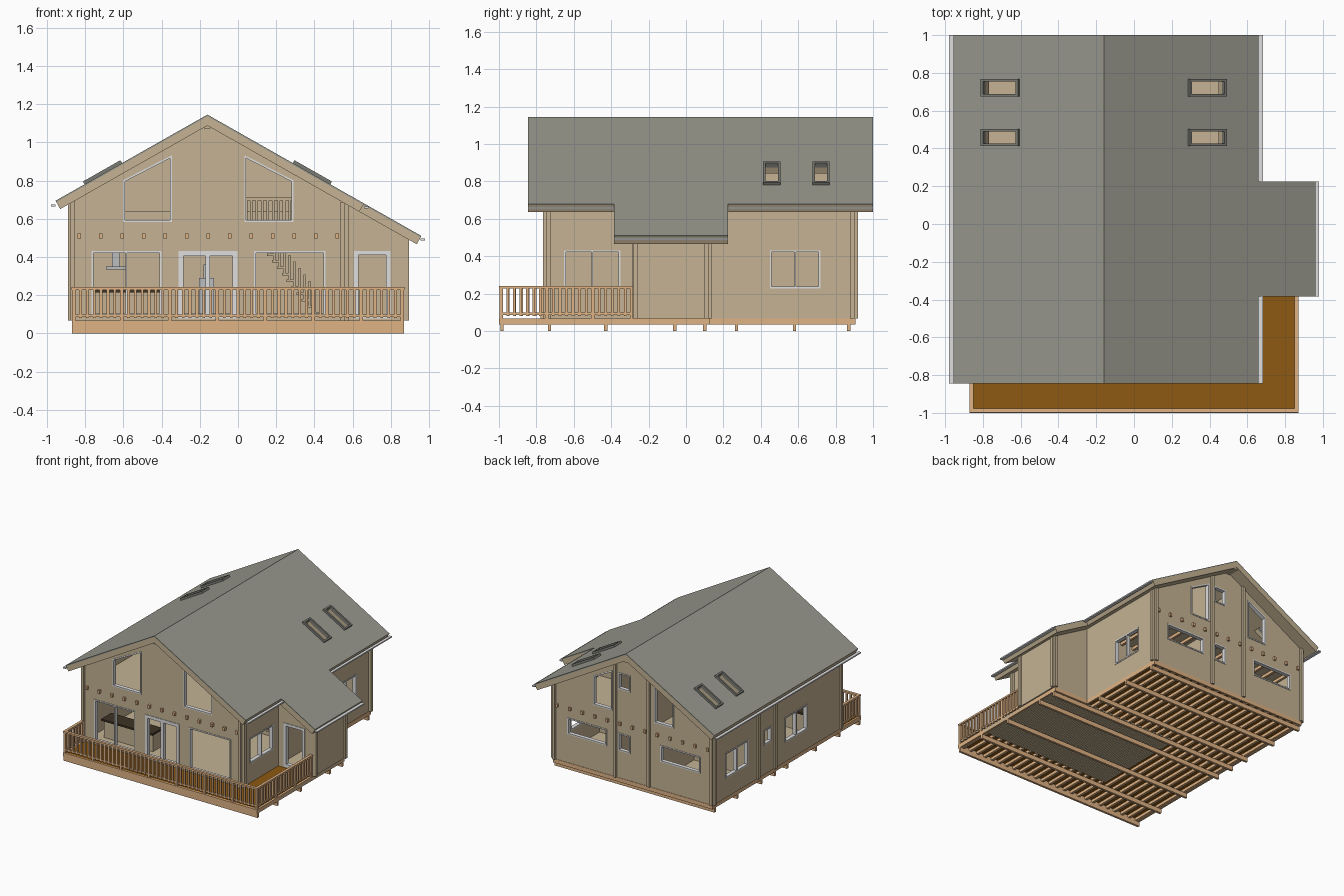
import bpy, bmesh, math
from mathutils import Matrix, Vector

if "Cube" in bpy.data.objects:
    bpy.data.objects.remove(bpy.data.objects["Cube"])

def mat(name, r, g, b):
    m = bpy.data.materials.new(name)
    m.diffuse_color = (r, g, b, 1)
    m.use_nodes = True
    m.node_tree.nodes["Principled BSDF"].inputs["Base Color"].default_value = m.diffuse_color
    return m

WALL = mat("wall_beige", 0.555, 0.45, 0.295)
ROOF = mat("roof_grey", 0.315, 0.315, 0.27)
TIMBER = mat("light_timber", 0.74, 0.45, 0.235)
DECK = mat("deck_brown", 0.275, 0.10, 0.006)
FRAME = mat("frame_white", 0.74, 0.74, 0.74)
DARK = mat("skylight_grey", 0.20, 0.20, 0.18)
METAL = mat("metal_grey", 0.50, 0.51, 0.53)
WORKTOP = mat("worktop_dark_brown", 0.05, 0.033, 0.018)

def add(name, me, m):
    me.materials.clear()
    me.materials.append(m)
    me.shade_flat()
    ob = bpy.data.objects.new(name, me)
    bpy.context.collection.objects.link(ob)
    return ob

def boxes(name, m, items):
    """One object made of boxes (x0, x1, y0, y1, z0, z1)."""
    bm = bmesh.new()
    for x0, x1, y0, y1, z0, z1 in items:
        M = Matrix.Translation(((x0 + x1) / 2, (y0 + y1) / 2, (z0 + z1) / 2))
        S = Matrix.Diagonal((x1 - x0, y1 - y0, z1 - z0, 1))
        bmesh.ops.create_cube(bm, size=1, matrix=M @ S)
    me = bpy.data.meshes.new(name)
    bm.to_mesh(me)
    bm.free()
    return add(name, me, m)

def plate(name, m, polys, thick, M):
    """Flat outline with holes, given thickness, placed by a matrix."""
    cu = bpy.data.curves.new(name + "_profile", 'CURVE')
    cu.dimensions, cu.fill_mode, cu.extrude = '2D', 'BOTH', thick / 2
    for p in polys:
        s = cu.splines.new('POLY')
        s.points.add(len(p) - 1)
        for q, (u, v) in zip(s.points, p):
            q.co = (u, v, 0, 1)
        s.use_cyclic_u = True
    tmp = bpy.data.objects.new(name + "_tmp", cu)
    bpy.context.collection.objects.link(tmp)
    me = bpy.data.meshes.new_from_object(tmp)
    bpy.data.objects.remove(tmp)
    me.transform(M)
    me.name = name
    return add(name, me, m)

def basis(X, Y, o):
    X, Y = Vector(X), Vector(Y)
    Z = X.cross(Y)
    return Matrix([[X[i], Y[i], Z[i], o[i]] for i in range(3)] + [[0, 0, 0, 1]])

def at_y(y): return basis((1, 0, 0), (0, 0, 1), (0, y, 0))
def at_x(x): return basis((0, 1, 0), (0, 0, 1), (x, 0, 0))
def rect(u0, u1, v0, v1): return [(u0, v0), (u1, v0), (u1, v1), (u0, v1)]

def inset(p, d):
    """Inset a convex anticlockwise outline."""
    out, n = [], len(p)
    for i in range(n):
        a, b, c = Vector(p[i - 1]), Vector(p[i]), Vector(p[(i + 1) % n])
        e, f = (b - a).normalized(), (c - b).normalized()
        n1, n2 = Vector((-e.y, e.x)), Vector((-f.y, f.x))
        out.append(tuple(b + (n1 + n2) * d / (1 + n1.dot(n2))))
    return out

def wall(name, outline, windows, M, thick=0.024):
    """Wall with openings; each window = (outline, panes, frame width)."""
    plate(name, WALL, [outline] + [w[0] for w in windows], thick, M)
    for i, (p, panes, fw) in enumerate(windows):
        holes, inner = [], inset(p, fw)
        if panes == 1:
            holes = [inner]
        else:
            (a, c), (b, d) = inner[0], inner[2]
            step = (b - a + fw) / panes
            holes = [rect(a + k * step, a + (k + 1) * step - fw, c, d) for k in range(panes)]
        plate(f"{name}_window_{i}", FRAME, [inset(p, -0.002)] + holes, thick + 0.008, M)

# Roof geometry
RX, RZ, K = -0.16, 1.145, 0.567
L = math.hypot(1, K)
def under(x): return RZ - K * abs(x - RX) - 0.054
def gable(x0, x1, z0): return [(x0, z0), (x1, z0), (x1, under(x1)), (RX, under(RX)), (x0, under(x0))]

# Gable walls
H, F = 0.43, 0.008
wall("front_wall", gable(-0.89, 0.58, 0.068), [
    (rect(-0.765, -0.403, 0.095, H), 2, F), (rect(-0.31, -0.005, 0.08, H), 2, 0.024),
    (rect(0.085, 0.455, 0.095, H), 1, F),
    ([(-0.6, 0.585), (-0.347, 0.585), (-0.347, 0.93), (-0.6, 0.80)], 1, F),
    ([(0.035, 0.585), (0.288, 0.585), (0.288, 0.80), (0.035, 0.93)], 1, F)], at_y(-0.733))
wall("back_wall", gable(-0.89, 0.58, 0.068), [
    (rect(0.08, 0.43, 0.30, H), 1, F), (rect(-0.76, -0.405, 0.30, H), 1, F),
    (rect(-0.13, -0.025, 0.29, H), 1, F), (rect(-0.13, -0.025, 0.79, 0.92), 1, F),
    ([(0.03, 0.60), (0.2, 0.60), (0.2, 0.83), (0.03, 0.92)], 1, F),
    ([(-0.52, 0.60), (-0.35, 0.60), (-0.35, 0.92), (-0.52, 0.83)], 1, F)], at_y(0.89))

# Side walls
wall("left_wall", rect(-0.765, 0.92, 0.068, under(-0.868)), [
    (rect(0.46, 0.745, 0.23, H), 2, F), (rect(0.16, 0.25, 0.31, H), 1, F),
    (rect(-0.30, -0.02, 0.23, H), 2, F)], at_x(-0.864))
wall("right_wall", rect(-0.765, 0.92, 0.068, under(0.555)), [
    (rect(-0.65, -0.353, 0.23, H), 2, F), (rect(0.45, 0.717, 0.23, H), 2, F)], at_x(0.547))

# Side extension
ext = [(0.55, 0.068), (0.895, 0.068), (0.895, under(0.895)), (0.55, under(0.55))]
wall("extension_front_wall", ext, [(rect(0.61, 0.795, 0.08, H), 1, 0.020)], at_y(-0.268))
wall("extension_back_wall", ext, [], at_y(0.112))
wall("extension_side_wall", rect(-0.285, 0.14, 0.068, under(0.885)), [], at_x(0.868))

# Inner partitions whose ends show outside
wall("cross_partition", gable(-0.89, 0.545, 0.068), [], at_y(0.33))
boxes("lower_partition", WALL, [(-0.89, 0.545, 0.10, 0.124, 0.068, 0.64)])
for i, x in enumerate((0.0, -0.30)):
    wall(f"corridor_partition_{i}", rect(0.33, 0.92, 0.068, under(x)), [], at_x(x))

# Roof slopes, skylights
c, s = 1 / L, K / L
for side, d in (("left", -1), ("right", 1)):
    n = Vector((d * s, 0, c))
    def slope(off): return basis((0, 1, 0), (d * c, 0, -s), Vector((RX, 0, RZ)) + n * off)
    if d < 0:
        out = rect(-0.845, 1.0, 0, 0.795 * L)
    else:
        e, f = 0.82 * L, 1.12 * L
        out = [(-0.845, 0), (1, 0), (1, e), (0.225, e), (0.225, f), (-0.385, f), (-0.385, e), (-0.845, e)]
    a, b = 0.447 * L, 0.643 * L
    sky = [rect(y0, y0 + 0.092, a, b) for y0 in (0.412, 0.676)]
    holes = [inset(p, 0.012) for p in sky]
    plate(side + "_roof_cover", ROOF, [out] + holes, 0.008, slope(-0.004))
    plate(side + "_roof_boards", WALL, [out] + holes, 0.042, slope(-0.029))
    for i, p in enumerate(sky):
        plate(f"{side}_skylight_{i}", DARK, [p, inset(p, 0.013)], 0.03, slope(0.002))
boxes("ridge_beam", WALL, [(RX - 0.017, RX + 0.017, -0.835, 0.995, 1.072, 1.10)])

# Gutters along the eaves
boxes("gutters", FRAME, [(-0.98, -0.955, -0.845, 1.0, 0.664, 0.674), (0.66, 0.683, -0.845, -0.385, 0.654, 0.664),
                         (0.66, 0.683, 0.225, 1.0, 0.654, 0.664), (0.955, 0.98, -0.385, 0.225, 0.487, 0.497)])

# Upper floor and its joists with ends poking out of both gables
boxes("upper_floor", WALL, [(-0.86, 0.54, -0.73, 0.88, 0.521, 0.532)])
boxes("upper_joists", TIMBER, [(x - 0.009, x + 0.009, -0.765, 0.918, 0.497, 0.523)
                               for x in (-0.83 + 0.1125 * i for i in range(13))])

# Base beams, joists, rims
boxes("base_beams", TIMBER, [(-0.87, 0.87 if y < 0.2 else 0.565, y - 0.009, y + 0.009, 0, 0.036)
                             for y in (-0.984, -0.73, -0.43, -0.06, 0.10, 0.27, 0.58, 0.87)])
joists = []
for x in (-0.84 + 0.07 * i for i in range(25)):
    end = 0.89 if x < 0.56 else 0.11
    spans = [(-0.99, end)] if x < -0.31 else [(-0.99, -0.70), (0.10, end)]
    joists += [(x - 0.010, x + 0.010, y0, y1, 0.035, 0.06) for y0, y1 in spans]
boxes("base_joists", TIMBER, joists)
boxes("base_rim", TIMBER, [(-0.87, 0.87, -1.0, -0.98, 0.035, 0.068), (-0.87, -0.855, -1, 0.905, 0.035, 0.068),
                           (-0.87, 0.562, 0.89, 0.905, 0.035, 0.068), (0.547, 0.562, 0.12, 0.905, 0.035, 0.068),
                           (0.855, 0.87, -1, 0.125, 0.035, 0.068), (0.55, 0.87, 0.11, 0.125, 0.035, 0.068)])
boxes("floor_battens", WALL, [(x - 0.013, x + 0.013, -0.70, 0.10, 0.045, 0.06)
                              for x in (-0.295 + 0.032 * i for i in range(37))])

# Deck boards and house floor
boxes("deck_floor", DECK, [(-0.86, 0.86, -0.99, 0.115, 0.058, 0.068), (-0.86, 0.555, 0.115, 0.895, 0.058, 0.068)])
boxes("house_floor", WALL, [(-0.86, 0.545, -0.73, 0.885, 0.066, 0.073), (0.545, 0.87, -0.265, 0.11, 0.066, 0.073)])

# Railings: rails, balusters and posts per run
def railing(name, m, x0, y0, x1, y1, z0=0.068, z1=0.242, step=0.0355):
    a, b = Vector((x0, y0)), Vector((x1, y1))
    n = max(1, round((b - a).length / step))
    def box(p, q, r, lo, hi):
        return (min(p.x, q.x) - r, max(p.x, q.x) + r, min(p.y, q.y) - r, max(p.y, q.y) + r, lo, hi)
    parts = [box(a, b, 0.011, z1 - 0.014, z1), box(a, b, 0.006, z0 + 0.018, z0 + 0.030)]
    for i in range(n + 1):
        p = a.lerp(b, i / n)
        post = i % 7 == 0 or i == n
        parts.append(box(p, p, 0.009 if post else 0.007, z0 if post else z0 + 0.012, z1 - 0.012))
    boxes(name, m, parts)

railing("front_railing", TIMBER, -0.86, -0.988, 0.86, -0.988)
railing("right_railing", TIMBER, 0.86, -0.988, 0.86, -0.29)
railing("left_railing", TIMBER, -0.86, -0.988, -0.86, -0.77)

# Interior: gallery railing, stairs with balusters, kitchen, stove
railing("gallery_railing", WALL, 0.04, 0.0, 0.30, 0.0, 0.532, 0.71, 0.03)
boxes("stairs", WALL, [(0.385 - 0.026 * i, 0.425 - 0.026 * i, -0.08, 0.06, 0.10 + 0.034 * i, 0.112 + 0.034 * i)
                       for i in range(12)])
boxes("stair_balusters", WALL, [(0.395 - 0.026 * i, 0.405 - 0.026 * i, -0.085, -0.075, 0.11 + 0.034 * i,
                                 min(0.24 + 0.034 * i, 0.497)) for i in range(11)])
boxes("kitchen_units", WALL, [(-0.77, -0.33, -0.62, -0.52, 0.073, 0.213)])
boxes("kitchen_worktop", WORKTOP, [(-0.78, -0.32, -0.64, -0.51, 0.213, 0.228)])
boxes("cooker_hood", METAL, [(-0.69, -0.59, 0.02, 0.10, 0.335, 0.35), (-0.66, -0.62, 0.05, 0.10, 0.35, 0.497)])
boxes("stove", METAL, [(-0.205, -0.125, 0.01, 0.09, 0.073, 0.29), (-0.18, -0.15, 0.035, 0.065, 0.29, 0.36)])
